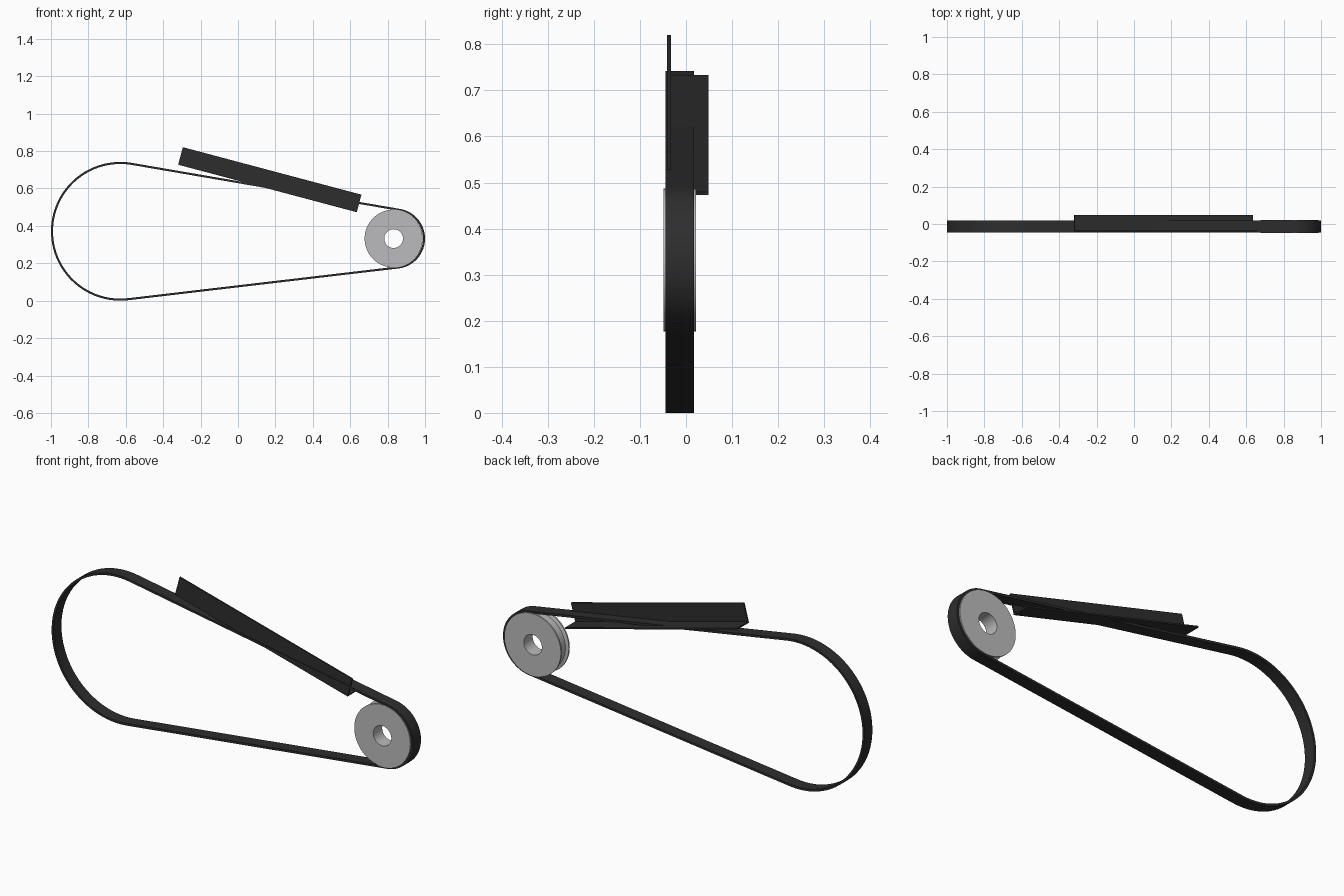
import bpy, bmesh, math
from mathutils import Vector

if "Cube" in bpy.data.objects:
    bpy.data.objects.remove(bpy.data.objects["Cube"])


def material(name, c):
    m = bpy.data.materials.new(name)
    m.diffuse_color = (*c, 1)
    m.use_nodes = True
    m.node_tree.nodes["Principled BSDF"].inputs["Base Color"].default_value = m.diffuse_color
    return m


dark = material("dark_rubber", (0.027, 0.027, 0.027))
grey = material("light_metal", (0.5, 0.5, 0.51))


def grid_object(name, rings, mat, smooth, closed=True):
    """Skin a list of closed cross-sections; loop the list or cap its ends."""
    bm = bmesh.new()
    vs = [[bm.verts.new(p) for p in ring] for ring in rings]
    n, k = len(vs), len(vs[0])
    for i in range(n if closed else n - 1):
        a, b = vs[i], vs[(i + 1) % n]
        for j in range(k):
            bm.faces.new((a[j], a[(j + 1) % k], b[(j + 1) % k], b[j]))
    if not closed:
        bm.faces.new(vs[0])
        bm.faces.new(vs[-1])
    bmesh.ops.recalc_face_normals(bm, faces=bm.faces)
    me = bpy.data.meshes.new(name)
    bm.to_mesh(me)
    bm.free()
    me.materials.append(mat)
    ob = bpy.data.objects.new(name, me)
    bpy.context.collection.objects.link(ob)
    if smooth:
        bpy.ops.object.select_all(action='DESELECT')
        ob.select_set(True)
        bpy.context.view_layer.objects.active = ob
        bpy.ops.object.shade_smooth_by_angle(angle=math.radians(30))
    return ob


# Drive belt: two arcs joined by their outer tangents
big, big_r = Vector((-0.629, 0.371)), 0.371
small, small_r = Vector((0.839, 0.332)), 0.161
axis = small - big
tilt = math.atan2(axis.y, axis.x)
spread = math.acos((big_r - small_r) / axis.length)
belt_t, y0, y1 = 0.011, -0.0445, 0.0175
rings = []


def belt_arc(c, r, a0, a1, steps):
    for i in range(steps + 1):
        a = a0 + (a1 - a0) * i / steps
        d = Vector((math.cos(a), math.sin(a)))
        o, q = c + d * r, c + d * (r - belt_t)
        rings.append([(o.x, y0, o.y), (o.x, y1, o.y), (q.x, y1, q.y), (q.x, y0, q.y)])


belt_arc(big, big_r, tilt + spread, tilt + 2 * math.pi - spread, 48)
belt_arc(small, small_r, tilt - spread, tilt + spread, 40)
grid_object("drive_belt", rings, dark, True)

# Pulley: lathed flanges, recessed drum and centre bore
profile = [(0.05, -0.0485), (0.155, -0.0485), (0.155, -0.041), (0.14, -0.036),
           (0.14, 0.0095), (0.155, 0.0145), (0.155, 0.022), (0.05, 0.022)]
rings = []
for i in range(64):
    a = 2 * math.pi * i / 64
    rings.append([(0.832 + r * math.cos(a), y, 0.332 + r * math.sin(a)) for r, y in profile])
grid_object("pulley", rings, grey, True)

# Belt guard: sloping L-shaped strip
section = [(-0.041, 0), (0.0485, 0), (0.0485, 0.007), (-0.033, 0.007),
           (-0.033, 0.097), (-0.041, 0.097)]
start, end = Vector((-0.32, 0.727)), Vector((0.635, 0.473))
along = (end - start).normalized()
up = Vector((-along.y, along.x))
rings = []
for p in (start, end):
    rings.append([(p.x + up.x * h, y, p.y + up.y * h) for y, h in section])
grid_object("belt_guard", rings, dark, False, closed=False)
